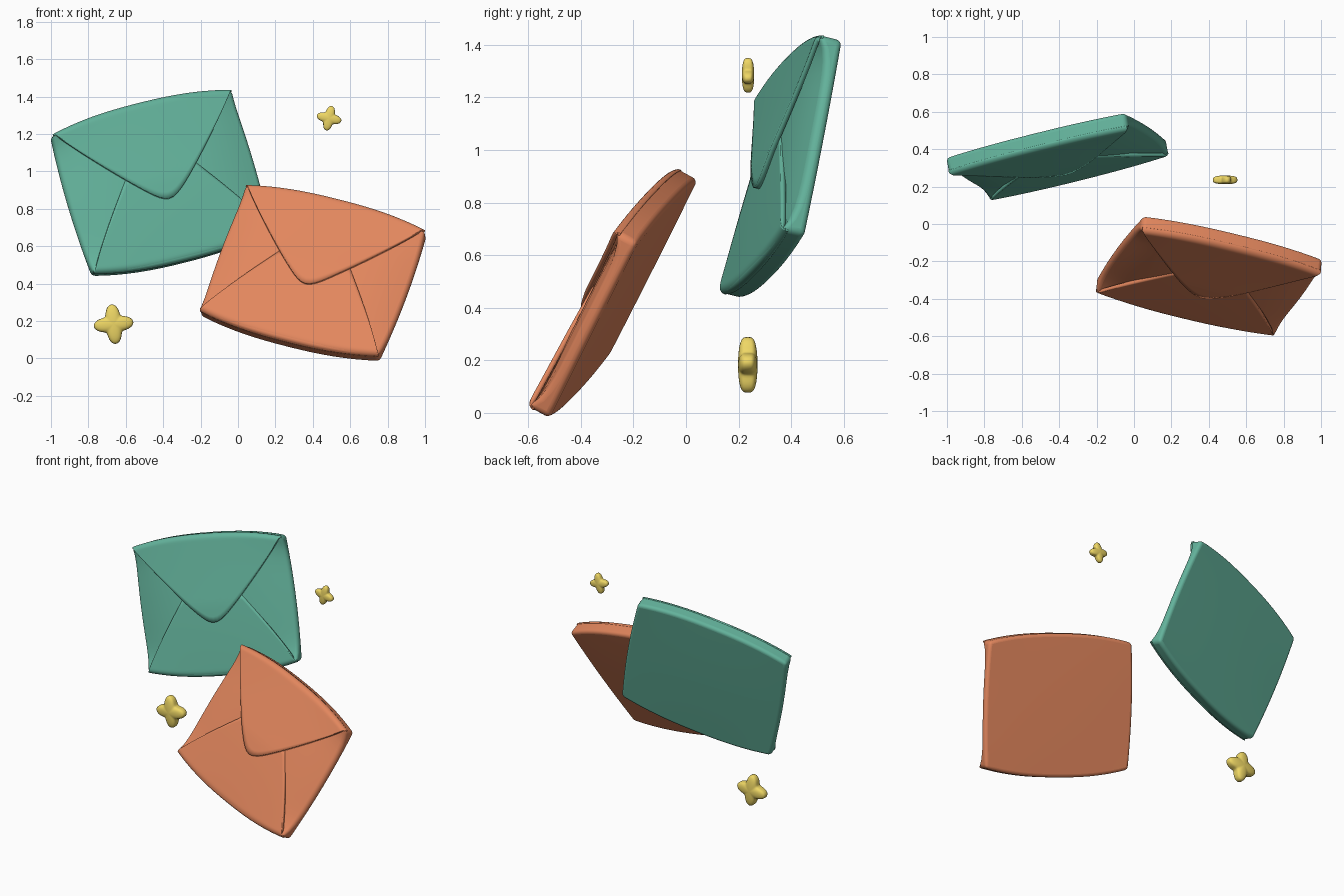
import bpy, bmesh
from math import sin, cos, pi, sqrt, radians, copysign
from mathutils import Vector, Matrix

if "Cube" in bpy.data.objects:
    bpy.data.objects.remove(bpy.data.objects["Cube"])

A, B = 0.508, 0.383            # half width, half height
T, BACK, R = 0.042, 0.053, 0.03  # front and back depth, flap rim radius


def material(name, rgb):
    m = bpy.data.materials.new(name)
    m.diffuse_color = (*rgb, 1)
    m.use_nodes = True
    m.node_tree.nodes["Principled BSDF"].inputs["Base Color"].default_value = m.diffuse_color
    return m


def finish(name, bm, matrix, mat, mods=()):
    me = bpy.data.meshes.new(name)
    bm.transform(matrix)
    bm.to_mesh(me)
    bm.free()
    me.materials.append(mat)
    ob = bpy.data.objects.new(name, me)
    bpy.context.collection.objects.link(ob)
    for kind, settings in mods:
        mod = ob.modifiers.new(kind.title(), kind)
        for key, value in settings.items():
            setattr(mod, key, value)
    bpy.ops.object.select_all(action='DESELECT')
    ob.select_set(True)
    bpy.context.view_layer.objects.active = ob
    bpy.ops.object.shade_smooth_by_angle(angle=radians(40))
    return ob


def half_height(U, V):
    extra = 0.016 if V < 0 else 0.003     # lower edge reaches a little further
    return B + extra * abs(V) + 0.053 * (1 - abs(U) ** 2.4)


def place(U, V, n):
    """Normalised envelope coordinates to the bowed outline."""
    return Vector((U * (A + 0.016 * (1 - V * V)), V * half_height(U, V), n))


def puff(U, V):
    return 0.012 * (1 - U * U) * (1 - V * V)


def front_height(U, V):
    """Height of the padded front, rounding off at the rim."""
    d = min((1 - abs(U)) * A, (1 - abs(V)) * B)
    drop = R - sqrt(max(0, R * R - (R - d) ** 2)) if d < R else 0
    return T + puff(U, V) - drop


def body(name, matrix, mat):
    bm = bmesh.new()
    bmesh.ops.create_cube(bm, size=2)
    for axis in (0, 1):
        edges = [e for e in bm.edges
                 if abs(e.verts[0].co[axis] - e.verts[1].co[axis]) > 1.5]
        bmesh.ops.subdivide_edges(bm, edges=edges, cuts=15, use_grid_fill=True)
    for v in bm.verts:
        U, V, s = v.co
        dip = 0.05 * abs(U) ** 3 * (1 - V ** 6)   # side folds sink towards the edge
        n = T + puff(U, V) - dip if s > 0 else -BACK - 0.4 * puff(U, V)
        v.co = place(U, V, n)
    finish(name, bm, matrix, mat,
           [('BEVEL', dict(width=0.021, segments=6, limit_method='ANGLE',
                           angle_limit=radians(50)))])


def flap(name, matrix, mat, side, inner, base, lift):
    """Folded sheet running from the inner edge to the top (+1) or bottom (-1) rim."""
    bm = bmesh.new()
    nu, nv = 64, 24
    grid = []
    for i in range(nu + 1):
        U = sin(pi / 2 * (2 * i / nu - 1)) * 0.995
        start = inner(abs(U) * A) / half_height(U, side * 0.5)
        start = min(start, 0.97) if side > 0 else max(start, -0.97)
        col = []
        for j in range(nv + 1):
            V = start + (side - start) * sin(pi / 2 * j / nv)
            away = 1 - side * V
            p = place(U, V, front_height(U, V) + base + lift * min(1, away) ** 2)
            p.y += side * 0.002
            col.append(bm.verts.new(p))
        grid.append(col)
    for i in range(nu):
        for j in range(nv):
            q = [grid[i][j], grid[i + 1][j], grid[i + 1][j + 1], grid[i][j + 1]]
            bm.faces.new(q if side > 0 else q[::-1])
    finish(name, bm, matrix, mat, [('SOLIDIFY', dict(thickness=0.02, offset=-1))])


def envelope(prefix, centre, right, up, mat):
    u = Vector(right).normalized()
    v = Vector(up)
    v = (v - u * v.dot(u)).normalized()
    n = u.cross(v)
    m = Matrix.Translation(centre) @ Matrix((u, v, n)).transposed().to_4x4()
    body(prefix + "_envelope_body", m, mat)
    # lower flap with straight diagonal sides
    flap(prefix + "_lower_flap", m, mat, -1,
         lambda x: min(0.05, -0.385 + (0.503 - x) * 1.4), 0.003, 0.0)
    # closing flap with a rounded point
    flap(prefix + "_closing_flap", m, mat, 1,
         lambda x: -0.19 + 1.13 * sqrt(x * x + 0.068 ** 2), 0.008, 0.016)


def sparkle(name, centre, radius, turn, mat):
    """Puffy four-pointed star."""
    bm = bmesh.new()
    bmesh.ops.create_uvsphere(bm, u_segments=64, v_segments=24, radius=1)
    for v in bm.verts:
        x, y, z = v.co
        rho = min(1, sqrt(x * x + y * y))
        if rho > 1e-4:
            c4 = cos(4 * Vector((x, y)).angle_signed(Vector((1, 0))))
            r = (0.79 + 0.21 * c4) * rho
            x, y = x / rho * r, y / rho * r
        z = copysign(abs(z) ** 0.55, z) * 0.35
        v.co = Vector((x, y, z)) * radius
    m = (Matrix.Translation(centre) @ Matrix.Rotation(radians(-turn), 4, 'Y')
         @ Matrix.Rotation(pi / 2, 4, 'X'))
    finish(name, bm, m, mat)


green = material("green", (0.126, 0.448, 0.33))
orange = material("orange", (0.76, 0.24, 0.11))
yellow = material("yellow", (0.86, 0.68, 0.13))

envelope("back", (-0.41, 0.355, 0.945), (0.96, 0.24, 0.24), (-0.22, 0.14, 0.73), green)
envelope("front", (0.402, -0.281, 0.464), (0.95, -0.23, -0.24), (0.23, 0.34, 0.67), orange)

sparkle("large_sparkle", (-0.665, 0.235, 0.183), 0.106, 6, yellow)
sparkle("small_sparkle", (0.487, 0.236, 1.284), 0.067, -13, yellow)
